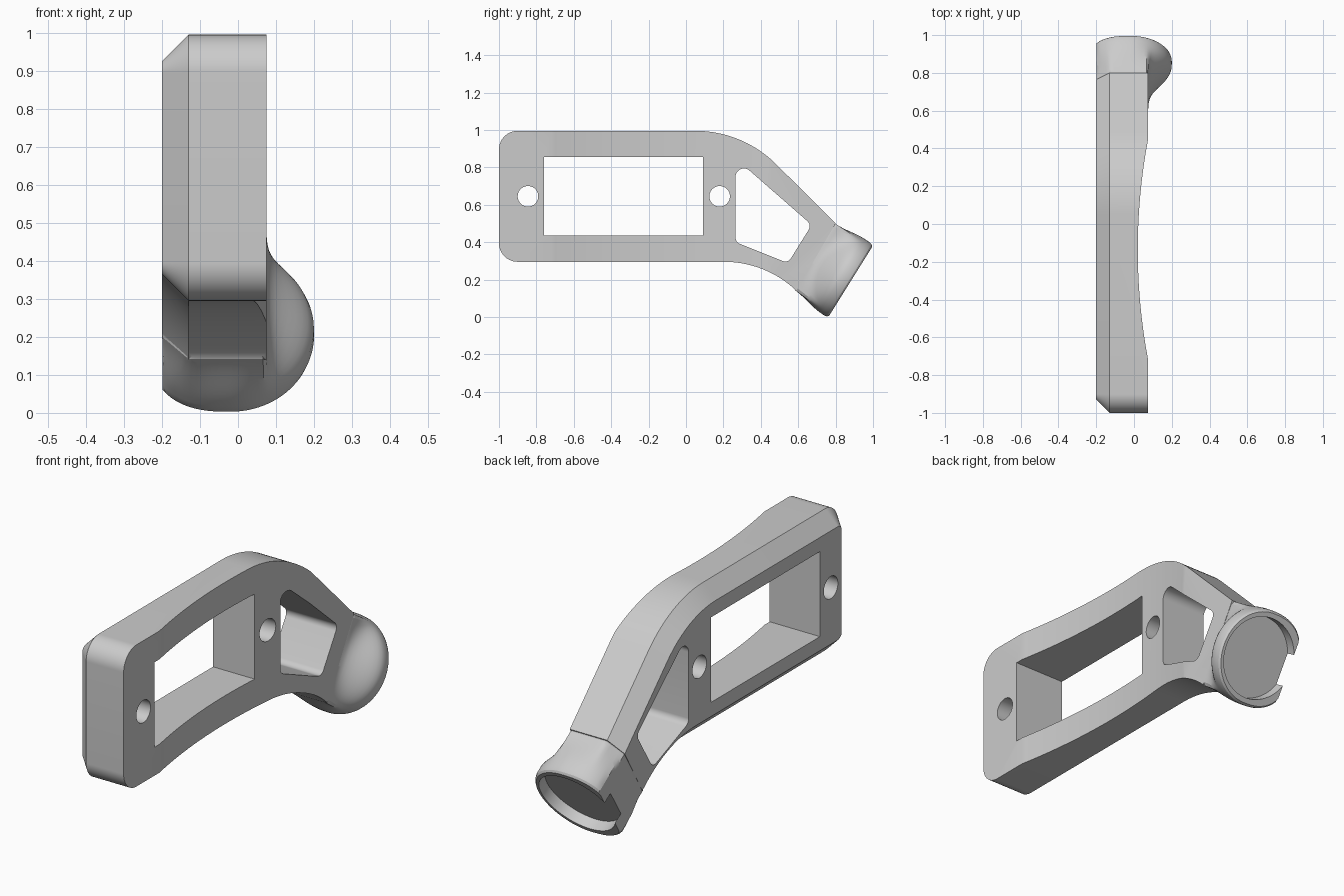
import bpy, bmesh, math
from mathutils import Vector

if "Cube" in bpy.data.objects:
    bpy.data.objects.remove(bpy.data.objects["Cube"])

grey = bpy.data.materials.new("plain_grey")
grey.use_nodes = True
grey.diffuse_color = (0.6, 0.6, 0.6, 1)
grey.node_tree.nodes["Principled BSDF"].inputs["Base Color"].default_value = (0.6, 0.6, 0.6, 1)


def loft(name, rings):
    """Closed solid through rings of equal point count."""
    bm = bmesh.new()
    loops = [[bm.verts.new(p) for p in ring] for ring in rings]
    for a, b in zip(loops, loops[1:]):
        for i in range(len(a)):
            j = (i + 1) % len(a)
            bm.faces.new((a[i], a[j], b[j], b[i]))
    bm.faces.new(loops[0][::-1])
    bm.faces.new(loops[-1])
    bmesh.ops.recalc_face_normals(bm, faces=bm.faces)
    mesh = bpy.data.meshes.new(name)
    bm.to_mesh(mesh)
    bm.free()
    mesh.materials.append(grey)
    obj = bpy.data.objects.new(name, mesh)
    bpy.context.collection.objects.link(obj)
    return obj


def rounded(corners, steps=12):
    """Polygon from (y, z, radius) corners with filleted vertices."""
    pts = []
    n = len(corners)
    for i, (y, z, r) in enumerate(corners):
        p = Vector((y, z))
        if r == 0:
            pts.append(p)
            continue
        a = (Vector(corners[i - 1][:2]) - p).normalized()
        b = (Vector(corners[(i + 1) % n][:2]) - p).normalized()
        half = math.acos(a.dot(b)) / 2
        centre = p + (a + b).normalized() * (r / math.sin(half))
        start = p + a * (r / math.tan(half)) - centre
        end = p + b * (r / math.tan(half)) - centre
        sweep = math.pi - 2 * half
        for k in range(steps + 1):
            f = k / steps
            pts.append(centre + (start * math.sin((1 - f) * sweep) + end * math.sin(f * sweep))
                       / math.sin(sweep))
    return pts


def inset(pts, distances):
    """Move each edge of a counter-clockwise polygon inward by its distance."""
    n = len(pts)
    lines = []
    for i in range(n):
        d = (pts[(i + 1) % n] - pts[i]).normalized()
        normal = Vector((-d.y, d.x))
        lines.append((normal, normal.dot(pts[i]) + distances[i]))
    out = []
    for i in range(n):
        (m, c), (q, e) = lines[i - 1], lines[i]
        det = m.x * q.y - m.y * q.x
        out.append(Vector(((c * q.y - e * m.y) / det, (m.x * e - q.x * c) / det)))
    return out


def at_x(x, pts):
    return [(x, p.x, p.y) for p in pts]


def combine(target, other, operation):
    other.hide_render = True
    mod = target.modifiers.new(operation, 'BOOLEAN')
    mod.operation = operation
    mod.solver = 'EXACT'
    mod.object = other
    bpy.context.view_layer.objects.active = target
    bpy.ops.object.modifier_apply(modifier=mod.name)
    bpy.data.objects.remove(other)


# Bent plate with a chamfered outer edge
outline = rounded([(-1, 0.995, 0.1), (-1, 0.295, 0.1), (0.4245, 0.295, 0.56),
                   (0.59, 0.14, 0), (0.80, 0.50, 0), (0.303, 0.995, 0.61)], 20)
end_corner = Vector((0.59, 0.14))
chamfer = [0 if (p - end_corner).length < 1e-4 else 0.07 for p in outline]
body = loft("bracket_body", [at_x(-0.2, inset(outline, chamfer)),
                             at_x(-0.13, outline), at_x(0.075, outline)])

# Neck flaring from the chamfered section to a round cup
ROOT, TIP = Vector((-0.02, 0.695, 0.318)), Vector((-0.02, 0.88, 0.19))
ACROSS, AXIS = Vector((0, 0.53, 0.848)), Vector((0, 0.848, -0.53))


def box_radius(c, s):
    d = 0.2085
    planes = [(1, 0, 0.095), (-1, 0, 0.18), (0, 1, d), (0, -1, d),
              (-0.707, 0.707, 0.225), (-0.707, -0.707, 0.225)]
    return min(e / (c * a + s * b) for a, b, e in planes if c * a + s * b > 1e-6)


def cup_radius(c, s):
    n = 2.6 if c < 0 else 2
    return ((abs(c) / 0.22) ** n + (abs(s) / 0.23) ** n) ** (-1 / n)


def neck_ring(t, scale=1.0, count=96):
    u = min(max(t / 0.78, 0), 1)
    blend = u * u * (3 - 2 * u)
    ring = []
    for k in range(count):
        a = math.tau * k / count
        c, s = math.cos(a), math.sin(a)
        r = scale * (box_radius(c, s) * (1 - blend) + cup_radius(c, s) * blend)
        if c < -1e-6:
            r = min(r, 0.1793 / -c)
        ring.append(ROOT.lerp(TIP, t) + Vector((c * r, 0, 0)) + ACROSS * (s * r))
    return ring


neck = loft("cup_neck", [neck_ring(-0.2, 0.88)] + [neck_ring(i * 0.075) for i in range(13)]
            + [neck_ring(0.96, 0.985), neck_ring(1, 0.95)])
combine(body, neck, 'UNION')


# Cup recess, breaking through the flat side
def disc(centre, r, e1, e2, count=64):
    return [centre + e1 * (r * math.cos(math.tau * k / count)) + e2 * (r * math.sin(math.tau * k / count))
            for k in range(count)]


SIDE = Vector((1, 0, 0))
combine(body, loft("recess_cutter", [disc(TIP + AXIS * d, 0.195, SIDE, ACROSS)
                                     for d in (-0.055, 0.06)]), 'DIFFERENCE')

# Shallow hollow along the inner side
arc = []
for k in range(33):
    y = -0.74 + 1.21 * k / 32
    arc.append((3.16 - math.sqrt(3.14 ** 2 - (y + 0.135) ** 2), y))
arc += [(0.4, 0.47), (0.4, -0.74)]
combine(body, loft("hollow_cutter", [[(x, y, z) for x, y in arc] for z in (-0.5, 1.5)]), 'DIFFERENCE')

# Large opening, triangular window and screw holes
openings = [
    rounded([(-0.76, 0.435, 0), (0.09, 0.435, 0), (0.09, 0.855, 0), (-0.76, 0.855, 0)]),
    rounded([(0.265, 0.40, 0.035), (0.545, 0.288, 0.035), (0.672, 0.492, 0.035), (0.265, 0.848, 0.045)]),
]
for y in (-0.845, 0.18):
    openings.append([Vector((p.y, p.z)) for p in
                     disc(Vector((0, y, 0.645)), 0.055, Vector((0, 1, 0)), Vector((0, 0, 1)), 40)])
for shape in openings:
    combine(body, loft("opening_cutter", [at_x(-0.5, shape), at_x(0.5, shape)]), 'DIFFERENCE')

bpy.ops.object.select_all(action='DESELECT')
body.select_set(True)
bpy.context.view_layer.objects.active = body
bpy.ops.object.shade_smooth_by_angle(angle=math.radians(25))
